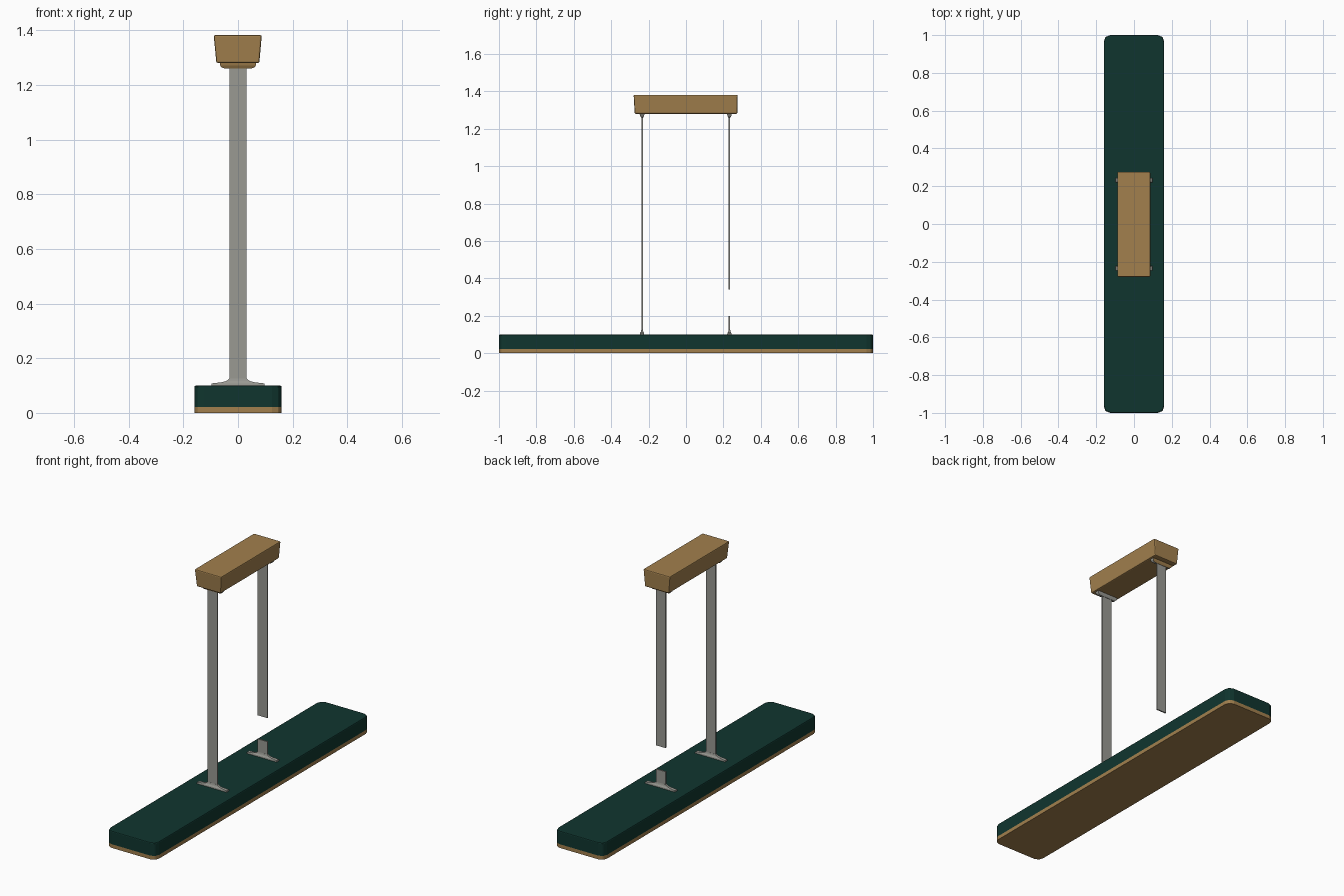
import bpy, bmesh

if "Cube" in bpy.data.objects:
    bpy.data.objects.remove(bpy.data.objects["Cube"])


def material(name, rgb):
    m = bpy.data.materials.new(name)
    m.diffuse_color = (*rgb, 1)
    m.use_nodes = True
    m.node_tree.nodes["Principled BSDF"].inputs["Base Color"].default_value = m.diffuse_color
    return m


GREEN = material("dark green", (0.0050, 0.036, 0.028))
WOOD = material("tan wood", (0.36, 0.215, 0.075))
STEEL = material("grey steel", (0.32, 0.32, 0.29))


def loft(name, sections, mats, bevel=0.0, segments=2):
    """Closed solid through a list of equal-length point loops."""
    bm = bmesh.new()
    rings = [[bm.verts.new(p) for p in s] for s in sections]
    n = len(rings[0])
    for a, b in zip(rings, rings[1:]):
        for i in range(n):
            j = (i + 1) % n
            bm.faces.new((a[i], a[j], b[j], b[i]))
    bm.faces.new(rings[0][::-1])
    bm.faces.new(rings[-1])
    bmesh.ops.recalc_face_normals(bm, faces=bm.faces)
    me = bpy.data.meshes.new(name)
    bm.to_mesh(me)
    bm.free()
    for m in mats:
        me.materials.append(m)
    ob = bpy.data.objects.new(name, me)
    bpy.context.collection.objects.link(ob)
    if bevel:
        mod = ob.modifiers.new("bevel", "BEVEL")
        mod.width = bevel
        mod.segments = segments
        mod.limit_method = 'ANGLE'
        mod.angle_limit = 1.0
    return ob


def rect(x0, x1, y0, y1, z):
    return [(x0, y0, z), (x1, y0, z), (x1, y1, z), (x0, y1, z)]


def plank(x, y, c, z):
    """Rectangle outline with cut, slightly softened corners."""
    quarter = [(x, y - c), (x - 0.22 * c, y - 0.40 * c),
               (x - 0.40 * c, y - 0.22 * c), (x - c, y)]
    pts = quarter + [(-a, b) for a, b in quarter[::-1]]
    pts += [(-a, -b) for a, b in pts]
    return [(a, b, z) for a, b in pts]


# Base: wooden sole with a padded green top
loft("base_sole", [plank(0.16, 1.0, 0.035, z) for z in (0, 0.022)], [WOOD])
loft("base_pad", [plank(0.16, 1.0, 0.035, 0.022),
                  plank(0.16, 1.0, 0.035, 0.094),
                  plank(0.158, 0.998, 0.035, 0.098),
                  plank(0.154, 0.994, 0.035, 0.10)], [GREEN])

# Handle block, wider at the top
loft("handle_block", [rect(-0.079, 0.078, -0.274, 0.274, 1.28),
                      rect(-0.089, 0.087, -0.280, 0.276, 1.382)], [WOOD], 0.006)

# Flat posts; the rear one has a gap near its foot
W, T = 0.032, 0.004
for label, y, spans in (("front", -0.235, [(0.10, 1.28)]),
                        ("rear", 0.232, [(0.10, 0.20), (0.34, 1.28)])):
    for k, (z0, z1) in enumerate(spans):
        loft(f"{label}_post_{k}", [rect(-W, W, y - T, y + T, z) for z in (z0, z1)], [STEEL])

    # Flared foot, narrowing upward into the post
    levels = [(0.099, 0.098, 0.012), (0.108, 0.096, 0.011), (0.112, 0.060, 0.008),
              (0.117, 0.042, 0.006), (0.125, 0.032, 0.0045)]
    loft(f"{label}_foot", [rect(-x, x, y - d, y + d, z) for z, x, d in levels], [STEEL])

    # Top bracket: wood on its outward face, steel elsewhere
    levels = [(1.260, 0.050, 0.006), (1.264, 0.060, 0.008),
              (1.270, 0.065, 0.011), (1.281, 0.067, 0.013)]
    ob = loft(f"{label}_bracket", [rect(-x, x, y - d, y + d, z) for z, x, d in levels],
              [STEEL, WOOD])
    side = 1 if y > 0 else -1
    for f in ob.data.polygons:
        f.material_index = 1 if f.normal.y * side > 0.2 else 0
